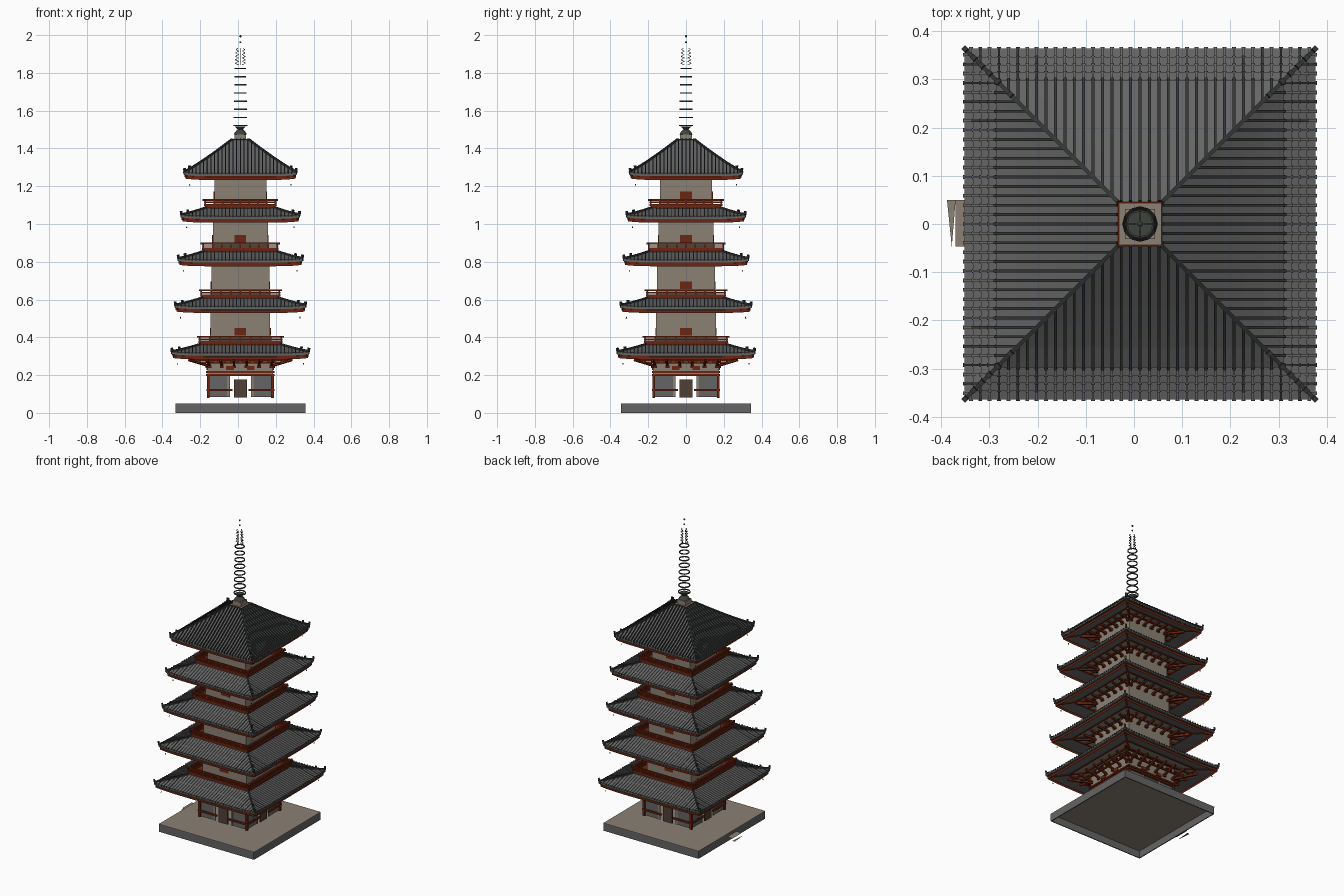
import bpy, bmesh, math
from mathutils import Matrix, Vector

if "Cube" in bpy.data.objects:
    bpy.data.objects.remove(bpy.data.objects["Cube"])

CX = 0.0125
COLOURS = {
    "tile_grey": (0.13, 0.13, 0.132), "dark_tile": (0.034, 0.036, 0.036),
    "vermilion_wood": (0.155, 0.018, 0.005), "plaster_tan": (0.26, 0.22, 0.175),
    "door_brown": (0.085, 0.05, 0.035), "metal_dark": (0.05, 0.054, 0.047)}
MATS = {}
for n, c in COLOURS.items():
    MATS[n] = bpy.data.materials.new(n)
    MATS[n].diffuse_color = (*c, 1)
SIDES = [Matrix.Translation((CX, 0, 0)) @ Matrix.Rotation(k * math.pi / 2, 4, 'Z') for k in range(4)]
MID = SIDES[0]
parts = {}


def part(name, mat):
    """Collects all geometry of one named part."""
    if name not in parts:
        parts[name] = (bmesh.new(), mat)
    return parts[name][0]


def box(bm, x0, x1, y0, y1, z0, z1, M=MID):
    S = Matrix.Diagonal((x1 - x0, y1 - y0, z1 - z0, 1))
    T = Matrix.Translation(((x0 + x1) / 2, (y0 + y1) / 2, (z0 + z1) / 2))
    bmesh.ops.create_cube(bm, size=1, matrix=M @ T @ S)


def bar(bm, p, q, w, h, M=MID):
    p, q = Vector(p), Vector(q)
    d = q - p
    if d.length < 1e-4:
        return
    bmesh.ops.create_cube(bm, size=1, matrix=M @ Matrix.LocRotScale(
        (p + q) / 2, d.to_track_quat('Y', 'Z'), Vector((w, d.length, h))))


def sheet(bm, f, nu, nv, M):
    """Grid surface through f(s in -1..1, t in 0..1)."""
    g = [[bm.verts.new(M @ Vector(f(-1 + 2 * i / nu, j / nv))) for i in range(nu + 1)] for j in range(nv + 1)]
    for j in range(nv):
        for i in range(nu):
            bm.faces.new((g[j][i], g[j][i + 1], g[j + 1][i + 1], g[j + 1][i]))


def flat(bm, *pts):
    bm.faces.new([bm.verts.new(p) for p in pts])


def lathe(bm, z0, z1, r0, r1, n=12):
    bmesh.ops.create_cone(bm, cap_ends=True, segments=n, radius1=r0, radius2=r1, depth=z1 - z0,
                          matrix=MID @ Matrix.Translation((0, 0, (z0 + z1) / 2)))


# stone base walls, paved floor and side steps
for M in SIDES:
    box(part("base_walls", "tile_grey"), -0.342, 0.342, -0.344, -0.338, 0, 0.048, M)
box(part("paved_floor", "plaster_tan"), -0.344, 0.344, -0.344, 0.344, 0.046, 0.05)
st = part("side_steps", "plaster_tan")
flat(st, (-0.370, -0.047, 0.03), (-0.332, -0.047, 0.03), (-0.332, 0.05, 0.03), (-0.370, 0.05, 0.03))
flat(st, (-0.388, 0.05, 0.015), (-0.378, -0.047, 0.015), (-0.37, 0.05, 0.015))


# roof with tile ribs, eaves, soffit, hips and bells
def roof(i, out, inn, ze, zt, wall, top=False):
    def lift(s):
        return 0.007 * abs(s) ** 6

    def z_at(s, t):
        return ze + (zt - ze) * t ** 1.1 + lift(s) * (1 - t) ** 2

    def surf(s, t, dz=0.0):
        y = out + (inn - out) * t
        return (s * y, -y, z_at(s, t) + dz)

    def strip(lo, hi, inset):
        return lambda s, t: (s * (out - inset), -(out - inset), z_at(s, 0) + lo + (hi - lo) * t)

    def soffit(s, t):
        y = wall + (out - 0.004 - wall) * t
        return (s * y, -y, ze + 0.008 - 0.028 * t + lift(s) * t * t)

    tiles = part(f"roof_{i}_tiles", "tile_grey")
    ribs_l = part(f"roof_{i}_light_ribs", "tile_grey")
    ribs_d = part(f"roof_{i}_dark_ribs", "dark_tile")
    wood = part(f"roof_{i}_eaves", "vermilion_wood")
    hips = part(f"roof_{i}_hip_ridges", "dark_tile")
    bells = part(f"roof_{i}_corner_bells", "metal_dark")
    step = 0.0195
    n = int(out / step)
    w, h = (0.006, 0.011) if top else (0.005, 0.003)
    for M in SIDES:
        sheet(tiles, surf, 16, 6, M)
        sheet(tiles, strip(-0.014, 0, 0), 16, 1, M)
        sheet(wood, strip(-0.034, -0.014, 0.007), 16, 1, M)
        sheet(part(f"roof_{i}_inner_soffit", "plaster_tan"), lambda s, t: soffit(s, t * 0.5), 16, 2, M)
        sheet(part(f"roof_{i}_outer_soffit", "tile_grey"), lambda s, t: soffit(s, 0.5 + t * 0.5), 16, 2, M)
        # ribs run from eave up to the hip or the inner edge
        for k in range(-n, n + 1):
            x = k * step
            y1 = max(inn, abs(x))
            pts = []
            for j in range(5):
                y = out + (y1 - out) * j / 4
                pts.append((x, -y, z_at(x / y, (out - y) / (out - inn)) + 0.002))
            pts[0] = (x, -out - 0.003, pts[0][2])
            tgt = ribs_d if top or (abs(x) > 0.6 * out and k % 2) else ribs_l
            for a, b in zip(pts, pts[1:]):
                bar(tgt, a, b, w, h, M)
            # round eave tile ends
            box(part(f"roof_{i}_tile_ends", "dark_tile"), x - 0.004, x + 0.004, -out - 0.003, -out,
                pts[0][2] - 0.008, pts[0][2], M)
        # hip ridge with raised end tiles
        for j in range(6):
            bar(hips, surf(1, j / 6, 0.003), surf(1, (j + 1) / 6, 0.003), 0.008, 0.011, M)
        for d in (0.015, 0.12 if top else 0.25):
            p = Vector(surf(1, d))
            bar(hips, p, p + Vector((0.002, -0.002, 0.02)), 0.011, 0.010, M)
        # diagonal corner rafter, purlin and bell
        bar(wood, soffit(1, 0), soffit(1, 0.98), 0.012, 0.012, M)
        bar(wood, soffit(-0.95, 0.52), soffit(0.95, 0.52), 0.008, 0.012, M)
        bmesh.ops.create_cone(bells, cap_ends=True, segments=6, radius1=0.003, radius2=0.002, depth=0.008,
                              matrix=M @ Matrix.Translation((out - 0.03, -out + 0.03, ze - 0.058)))


# bracket arms between wall and eaves
def brackets(i, wall, z, reach, rise, n):
    bm = part(f"brackets_{i}", "vermilion_wood")
    for M in SIDES:
        for k in range(n):
            x = wall * (-0.95 + 1.9 * k / (n - 1))
            bar(bm, (x, -wall, z), (x * 1.08, -wall - reach, z + rise), 0.011, 0.011, M)
            bar(bm, (x - 0.022, -wall - reach * .45, z + rise * .5 + .006),
                (x + 0.022, -wall - reach * .45, z + rise * .5 + .006), 0.01, 0.008, M)
            box(bm, x - 0.01, x + 0.01, -wall - 0.012, -wall, z - 0.012, z, M)
        bar(bm, (wall, -wall, z), (wall + reach, -wall - reach, z + rise), 0.012, 0.012, M)


# balcony: floor slab, rails with crossing ends, posts
def balcony(i, half, z):
    bm = part(f"balcony_{i}", "vermilion_wood")
    r = half - 0.014
    box(bm, -r, r, -r, r, z - 0.014, z)
    for M in SIDES:
        box(bm, -r, r, -r - 0.006, -r + 0.006, z, z + 0.012, M)
        box(bm, -r - 0.006, r + 0.006, -r - 0.004, -r + 0.004, z + 0.017, z + 0.024, M)
        box(bm, -half, half, -r - 0.005, -r + 0.005, z + 0.029, z + 0.038, M)
        for k in range(9):
            x = -r + 2 * r * k / 8
            box(bm, x - 0.004, x + 0.004, -r - 0.004, -r + 0.004, z, z + 0.032, M)


# ground storey: columns, beams, lattice panels, doors on every side
G = 0.177
for M in SIDES:
    red = part("ground_frame", "vermilion_wood")
    box(red, -G, -G + 0.014, -G, -G + 0.014, 0.079, 0.205, M)
    for s in (-1, 1):
        lo, hi = sorted((s * 0.07, s * (G - 0.008)))
        box(part("ground_panels", "tile_grey"), lo, hi, -G + 0.008, -G + 0.013, 0.083, 0.195, M)
        lo, hi = sorted((s * 0.056, s * 0.07))
        box(part("ground_plaster", "plaster_tan"), lo, hi, -G + 0.005, -G + 0.013, 0.083, 0.195, M)
        box(red, min(s * 0.042, s * G), max(s * 0.042, s * G), -G - 0.003, -G + 0.006, 0.115, 0.126, M)
        lo, hi = sorted((s * 0.035, s * 0.075))
        box(red, lo, hi, -G - 0.002, -G + 0.004, 0.226, 0.248, M)
    box(part("ground_doors", "door_brown"), -0.034, 0.034, -G + 0.004, -G + 0.012, 0.081, 0.178, M)
    box(red, -G - 0.003, G + 0.003, -G - 0.004, -G + 0.008, 0.195, 0.205, M)
    box(red, -G, G, -G - 0.004, -G + 0.006, 0.211, 0.221, M)
    # stepped beams under the first eaves
    for h, z in ((0.205, 0.262), (0.245, 0.276)):
        box(red, -h - 0.02, h + 0.02, -h - 0.005, -h + 0.005, z, z + 0.01, M)
box(part("ground_upper_wall", "plaster_tan"), -G + 0.003, G - 0.003, -G + 0.003, G - 0.003, 0.2, 0.318)

# five storeys: eave half width, eave height, wall half width
LEVELS = [(0.364, 0.317, 0.172), (0.346, 0.563, 0.158), (0.330, 0.810, 0.153),
          (0.314, 1.041, 0.145), (0.298, 1.267, 0.138)]
for i, (out, ze, wall) in enumerate(LEVELS, 1):
    last = i == 5
    roof(i, out, 0.045 if last else 0.205 - 0.01 * i, ze, 1.445 if last else ze + 0.05, wall, last)
    if i == 1:
        brackets(i, wall, 0.25, 0.10, 0.03, 6)
    else:
        brackets(i, wall, ze - 0.02, 0.08, 0.006, 6)
        # upper wall shaft with its small door plates
        zb = LEVELS[i - 2][1] + 0.047
        box(part(f"upper_wall_{i}", "plaster_tan"), -wall, wall, -wall, wall, zb, ze + 0.012)
        for k, M in enumerate(SIDES):
            if k == 0 and i in (3, 5):
                continue
            box(part(f"upper_door_{i}", "vermilion_wood"), -0.031, 0.031, -wall - 0.004, -wall + 0.002,
                zb + 0.045, zb + 0.085, M)
    if not last:
        balcony(i, 0.24 - 0.01 * i, ze + 0.053)

# roof cap and finial
box(part("roof_cap", "plaster_tan"), -0.044, 0.044, -0.044, 0.044, 1.43, 1.447)
for M in SIDES:
    box(part("roof_cap_trim", "vermilion_wood"), -0.046, 0.046, -0.046, -0.043, 1.436, 1.449, M)
box(part("finial_box", "plaster_tan"), -0.031, 0.031, -0.031, 0.031, 1.447, 1.474)
dome = part("finial_dome", "metal_dark")
lathe(dome, 1.474, 1.484, 0.034, 0.030)
lathe(dome, 1.484, 1.50, 0.030, 0.016)
lathe(dome, 1.50, 1.515, 0.012, 0.028)
rings = part("finial_rings", "metal_dark")
for k in range(8):
    z, r = 1.521 + 0.0432 * k, 0.035 - 0.001 * k
    c = [Vector((r * math.cos(a * math.pi / 6), r * math.sin(a * math.pi / 6), z)) for a in range(13)]
    for a, b in zip(c, c[1:]):
        bar(rings, a, b, 0.004, 0.007)
flame = part("finial_openwork", "metal_dark")
for M in SIDES:
    for k in range(5):
        z, r = 1.842 + 0.018 * k, 0.028 - 0.001 * k
        bar(flame, (0, -0.008, z), (0, -r, z + 0.009), 0.002, 0.003, M)
        bar(flame, (0, -r, z + 0.009), (0, -0.014, z + 0.017), 0.002, 0.003, M)
for z, r in ((1.962, 0.005), (1.994, 0.006)):
    bmesh.ops.create_uvsphere(part("finial_jewels", "metal_dark"), u_segments=8, v_segments=6, radius=r,
                              matrix=MID @ Matrix.Translation((0, 0, z)))

# turn every collected part into an object
for name, (bm, mat) in parts.items():
    me = bpy.data.meshes.new(name)
    bm.to_mesh(me)
    bm.free()
    me.materials.append(MATS[mat])
    bpy.context.collection.objects.link(bpy.data.objects.new(name, me))

for m in bpy.data.materials:
    if m.users and not m.is_grease_pencil:
        m.use_nodes = True
        m.node_tree.nodes["Principled BSDF"].inputs["Base Color"].default_value = m.diffuse_color
